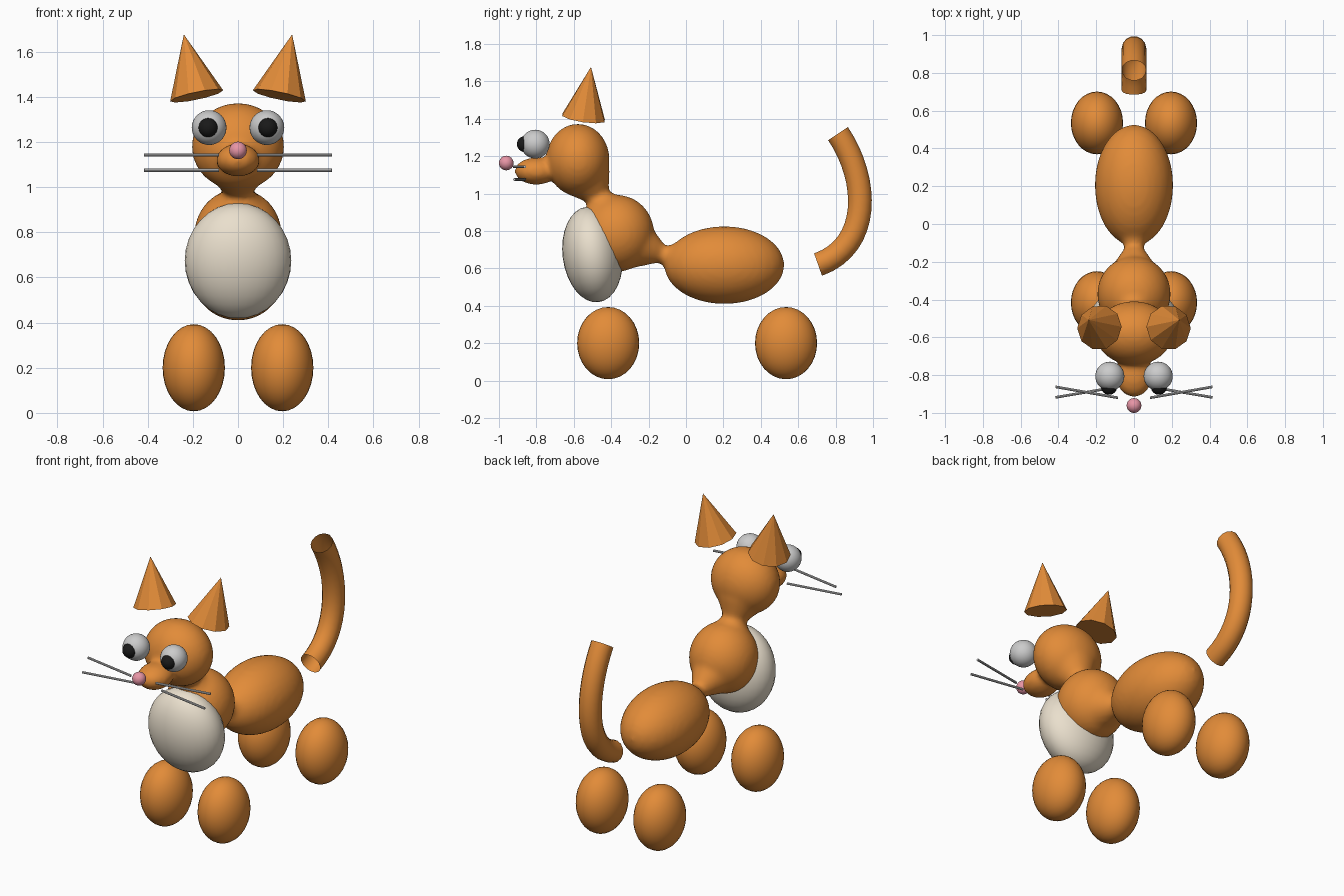
import bpy, bmesh
from mathutils import Vector, Matrix

if "Cube" in bpy.data.objects:
    bpy.data.objects.remove(bpy.data.objects["Cube"])


def material(name, r, g, b):
    m = bpy.data.materials.new(name)
    m.diffuse_color = (r, g, b, 1)
    m.use_nodes = True
    m.node_tree.nodes["Principled BSDF"].inputs["Base Color"].default_value = m.diffuse_color
    return m


ORANGE = material("orange", 0.76, 0.26, 0.04)
CREAM = material("cream", 0.82, 0.74, 0.61)
PINK = material("pink", 0.80, 0.30, 0.38)
BLACK = material("black", 0.01, 0.01, 0.01)


def add_ellipsoid(bm, center, radii, tilt=0.0):
    mat = (Matrix.Translation(center) @ Matrix.Rotation(tilt, 4, 'X')
           @ Matrix.Diagonal((*radii, 1)))
    bmesh.ops.create_uvsphere(bm, u_segments=32, v_segments=16, radius=1, matrix=mat)


def add_cone(bm, p0, p1, r0, r1, sides):
    p0, p1 = Vector(p0), Vector(p1)
    axis = p1 - p0
    mat = Matrix.Translation((p0 + p1) / 2) @ axis.to_track_quat('Z', 'Y').to_matrix().to_4x4()
    bmesh.ops.create_cone(bm, cap_ends=True, segments=sides, radius1=r0, radius2=r1,
                          depth=axis.length, matrix=mat)


def finish(bm, name, mat=None, smooth=True):
    me = bpy.data.meshes.new(name)
    for f in bm.faces:
        f.smooth = smooth
    bm.to_mesh(me)
    bm.free()
    if mat:
        me.materials.append(mat)
    ob = bpy.data.objects.new(name, me)
    bpy.context.collection.objects.link(ob)
    return ob


def ellipsoid(name, center, radii, mat=None, tilt=0.0):
    bm = bmesh.new()
    add_ellipsoid(bm, center, radii, tilt)
    return finish(bm, name, mat)


def cone(name, p0, p1, r0, r1, sides, mat=None, smooth=False):
    bm = bmesh.new()
    add_cone(bm, p0, p1, r0, r1, sides)
    return finish(bm, name, mat, smooth)


# Body, chest, head and snout blended into one soft form
bm = bmesh.new()
add_ellipsoid(bm, (0, 0.205, 0.617), (0.208, 0.322, 0.208))
add_ellipsoid(bm, (0, -0.37, 0.787), (0.195, 0.2, 0.206))
add_ellipsoid(bm, (0, -0.578, 1.18), (0.206, 0.17, 0.193))
add_ellipsoid(bm, (0, -0.80, 1.12), (0.098, 0.117, 0.073))
# waist and neck tapers
waist, neck = (0, -0.125, 0.675), (0, -0.468, 0.985)
add_cone(bm, waist, (0, -0.03, 0.645), 0.047, 0.105, 24)
add_cone(bm, waist, (0, -0.262, 0.727), 0.047, 0.14, 24)
add_cone(bm, neck, (0, -0.433, 0.907), 0.065, 0.13, 24)
add_cone(bm, neck, (0, -0.517, 1.063), 0.065, 0.13, 24)
body = finish(bm, "body_and_head", ORANGE)
remesh = body.modifiers.new("blend", 'REMESH')
remesh.mode = 'VOXEL'
remesh.voxel_size = 0.015
remesh.use_smooth_shade = True
soften = body.modifiers.new("soften", 'SMOOTH')
soften.factor = 0.5
soften.iterations = 8

# Belly and nose
ellipsoid("belly", (0, -0.5, 0.674), (0.236, 0.16, 0.257), CREAM, tilt=0.13)
ellipsoid("nose", (0, -0.961, 1.163), (0.039,) * 3, PINK)

for side, s in (("left", -1), ("right", 1)):
    # Legs
    for place, y in (("front", -0.416), ("back", 0.535)):
        ellipsoid(f"{place}_leg_{side}", (s * 0.196, y, 0.2), (0.138, 0.166, 0.193), ORANGE)
    # Eyes
    ellipsoid(f"eye_{side}", (s * 0.128, -0.806, 1.264), (0.077,) * 3)
    ellipsoid(f"pupil_{side}", (s * 0.132, -0.861, 1.264), (0.043,) * 3, BLACK)
    # Ears
    cone(f"ear_{side}", (s * 0.183, -0.548, 1.405), (s * 0.24, -0.508, 1.677),
         0.12, 0, 10, ORANGE)
    # Whiskers
    for level, z, y0, y1 in (("upper", 1.143, -0.92, -0.862), ("lower", 1.075, -0.862, -0.918)):
        cone(f"{level}_whisker_{side}", (s * 0.085, y0, z), (s * 0.416, y1, z),
             0.007, 0.007, 8)

# Tail: open curved tube
cu = bpy.data.curves.new("tail", 'CURVE')
cu.dimensions = '3D'
cu.bevel_depth = 0.065
cu.bevel_resolution = 5
cu.resolution_u = 16
sp = cu.splines.new('BEZIER')
sp.bezier_points.add(1)
ends = [((0.706, 0.62), (0.424, 0.52), (0.988, 0.72)),
        ((0.813, 1.32), (0.98, 1.07), (0.646, 1.57))]
for bp, (co, hl, hr) in zip(sp.bezier_points, ends):
    bp.handle_left_type = bp.handle_right_type = 'FREE'
    bp.co, bp.handle_left, bp.handle_right = [(0, *p) for p in (co, hl, hr)]
cu.materials.append(ORANGE)
tail = bpy.data.objects.new("tail", cu)
bpy.context.collection.objects.link(tail)
